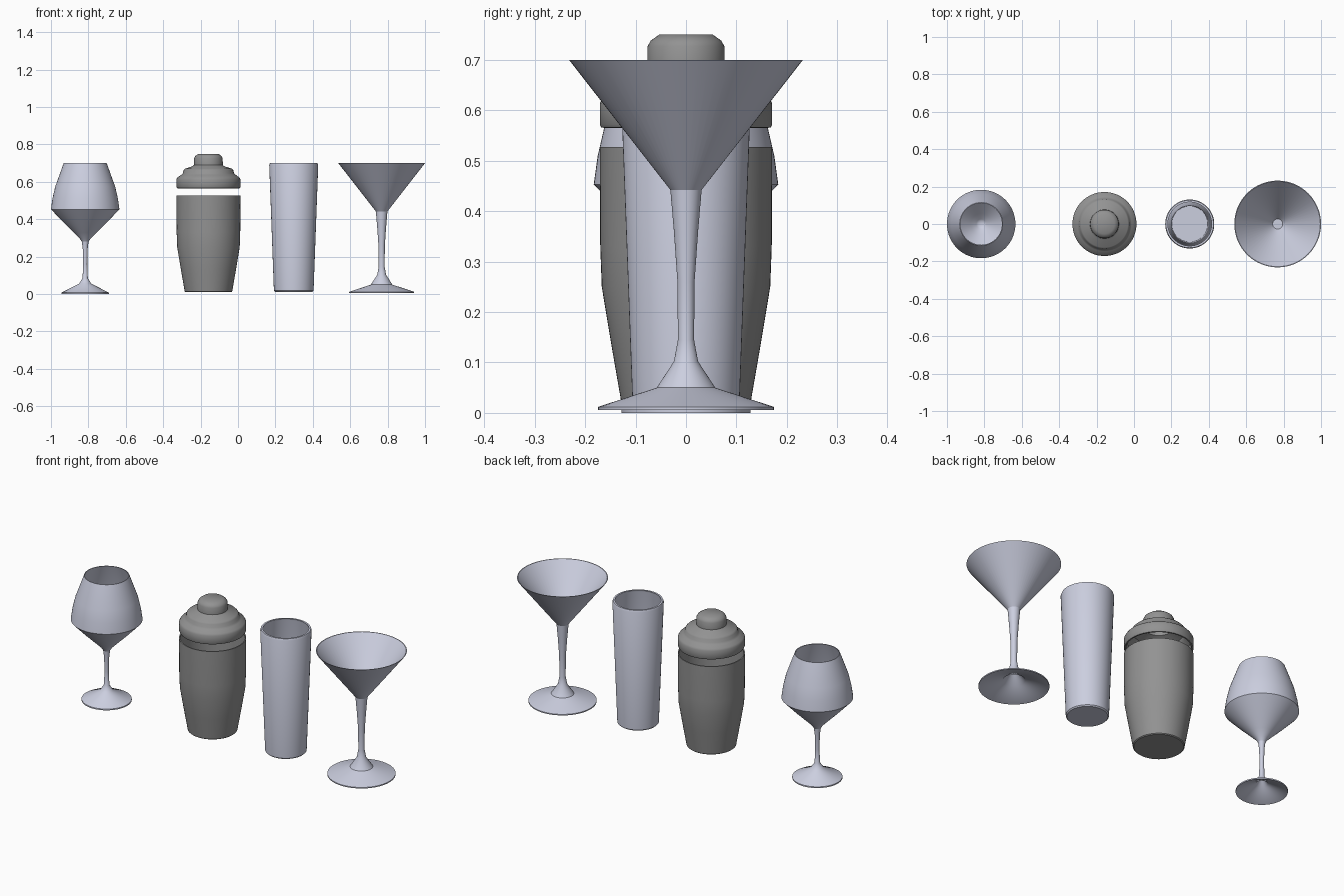
import bpy, bmesh, math

cube = bpy.data.objects.get("Cube")
if cube:
    bpy.data.objects.remove(cube, do_unlink=True)


def material(name, colour):
    mat = bpy.data.materials.new(name)
    mat.use_nodes = True
    mat.diffuse_color = colour
    mat.node_tree.nodes["Principled BSDF"].inputs["Base Color"].default_value = colour
    return mat


GLASS = material("pale_glass", (0.60, 0.62, 0.74, 1))
STEEL = material("grey_steel", (0.29, 0.29, 0.29, 1))


def lathe(name, profile, x, mat, angle=35):
    """Turn an (r, z) profile about the vertical axis at x."""
    bm = bmesh.new()
    verts = [bm.verts.new((r, 0, z)) for r, z in profile]
    edges = [bm.edges.new(pair) for pair in zip(verts, verts[1:])]
    bmesh.ops.spin(bm, geom=verts + edges, axis=(0, 0, 1), cent=(0, 0, 0),
                   angle=math.tau, steps=64, use_duplicate=False)
    bmesh.ops.remove_doubles(bm, verts=bm.verts, dist=0.0002)
    bmesh.ops.recalc_face_normals(bm, faces=bm.faces)
    mesh = bpy.data.meshes.new(name)
    bm.to_mesh(mesh)
    bm.free()
    mesh.materials.append(mat)
    ob = bpy.data.objects.new(name, mesh)
    ob.location.x = x
    bpy.context.collection.objects.link(ob)
    bpy.ops.object.select_all(action='DESELECT')
    ob.select_set(True)
    bpy.context.view_layer.objects.active = ob
    bpy.ops.object.shade_smooth_by_angle(angle=math.radians(angle))
    return ob


def vessel(outer, wall, floor):
    """Close an outer wall (bottom to top) with an inner wall and a floor."""
    inner = [(r - wall, max(z, floor)) for r, z in reversed(outer)]
    return [(0, outer[0][1])] + outer + inner + [(0, floor)]


# Wine glass: tapered bowl, then stem with a hollow foot
WINE_X = -0.817
wine_bowl = [(0.018, 0.28), (0.03, 0.298), (0.06, 0.328), (0.115, 0.382),
             (0.183, 0.453), (0.175, 0.51), (0.16, 0.575), (0.115, 0.70)]
lathe("wine_bowl", vessel(wine_bowl, 0.004, 0.29), WINE_X, GLASS)
wine_stem = [(0.018, 0.28), (0.013, 0.24), (0.011, 0.16), (0.014, 0.085),
             (0.033, 0.055), (0.128, 0.007), (0.128, 0),
             (0.12, 0.003), (0.03, 0.045), (0.008, 0.075), (0, 0.08)]
lathe("wine_stem_and_foot", wine_stem, WINE_X, GLASS)

# Shaker: open cup with a lid floating just above it
SHAKER_X = -0.158
cup = [(0.122, 0.01), (0.127, 0.014), (0.148, 0.135), (0.167, 0.25),
       (0.170, 0.33), (0.171, 0.527)]
lathe("shaker_cup", vessel(cup, 0.006, 0.02), SHAKER_X, STEEL)
lid = [(0.158, 0.57), (0.162, 0.565), (0.168, 0.566), (0.171, 0.572),
       (0.171, 0.614), (0.165, 0.624), (0.146, 0.637), (0.137, 0.645),
       (0.133, 0.662), (0.125, 0.67), (0.085, 0.683), (0.077, 0.69),
       (0.076, 0.727), (0.07, 0.738), (0.053, 0.75), (0, 0.75)]
lid_inside = [(0, 0.742), (0.05, 0.742), (0.068, 0.72), (0.07, 0.68),
              (0.125, 0.655), (0.132, 0.635), (0.158, 0.612), (0.158, 0.57)]
lathe("shaker_lid", lid + lid_inside, SHAKER_X, STEEL, 40)

# Tall glass: straight tapered tumbler with a rounded rim
tumbler = [(0.100, 0.012), (0.106, 0.018), (0.131, 0.69), (0.127, 0.70)]
lathe("tall_glass", vessel(tumbler, 0.010, 0.028), 0.298, GLASS)

# Cocktail glass: wide cone, then flared stem with a hollow foot
COCKTAIL_X = 0.768
cone = [(0.031, 0.442), (0.232, 0.70)]
lathe("cocktail_bowl", vessel(cone, 0.004, 0.447), COCKTAIL_X, GLASS)
cocktail_stem = [(0, 0.442), (0.031, 0.442), (0.024, 0.36), (0.017, 0.26),
                 (0.016, 0.145), (0.024, 0.102), (0.058, 0.05),
                 (0.174, 0.012), (0.174, 0.006), (0.165, 0.009),
                 (0.055, 0.043), (0.018, 0.09), (0, 0.10)]
lathe("cocktail_stem_and_foot", cocktail_stem, COCKTAIL_X, GLASS)
